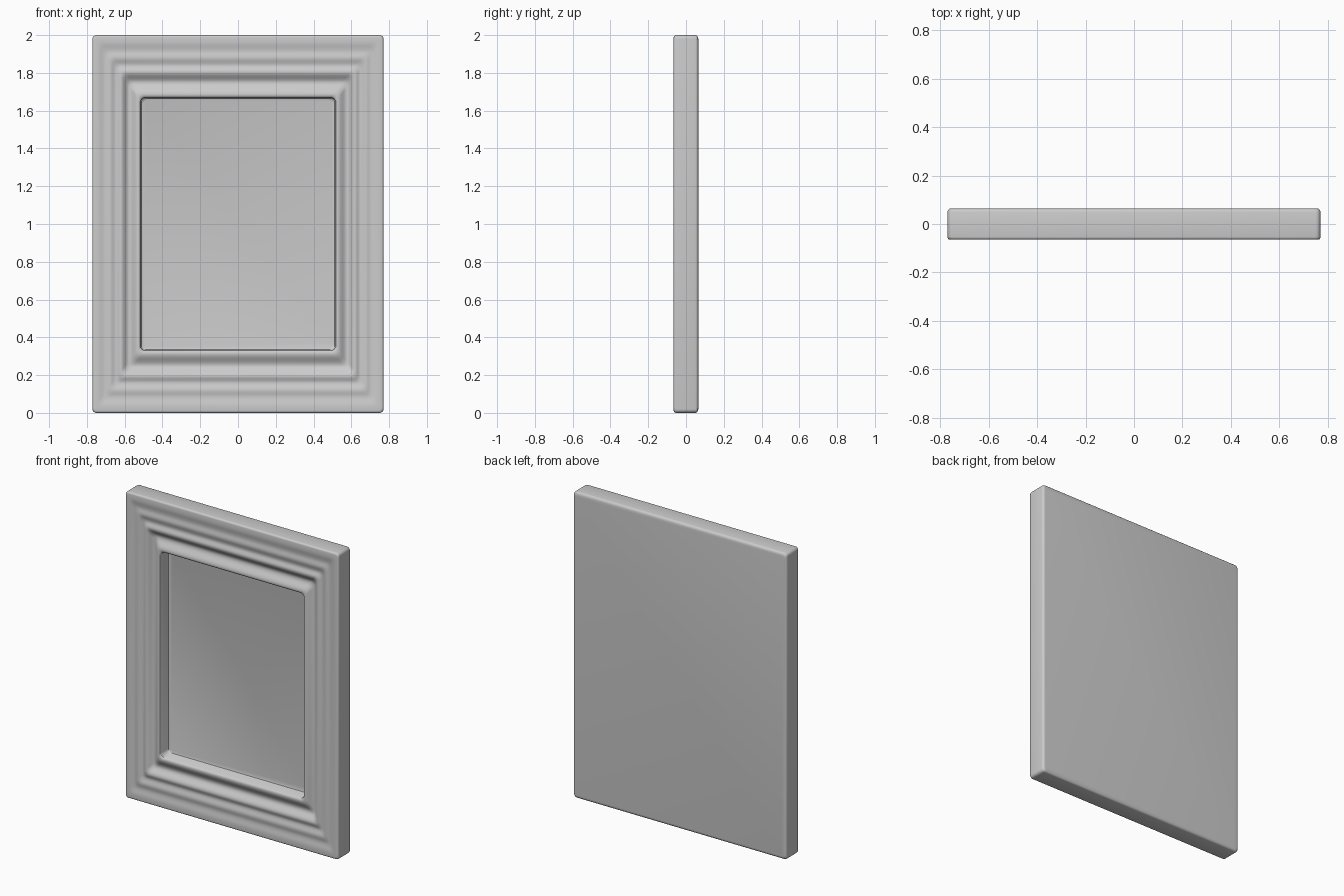
import bpy, bmesh, math

if "Cube" in bpy.data.objects:
    bpy.data.objects.remove(bpy.data.objects["Cube"])

HW, HH = 0.77, 1.0          # half width, half height
CORNER = 5                  # segments per rounded corner


def ring(bm, s, y, r):
    """Rounded rectangle loop: proportion s of the outer size, at depth y."""
    w, h, vs = HW * s, HH * s, []
    for i, (sx, sz) in enumerate([(1, 1), (-1, 1), (-1, -1), (1, -1)]):
        for k in range(CORNER + 1):
            a = math.pi / 2 * (i + k / CORNER)
            vs.append(bm.verts.new((sx * (w - r) + r * math.cos(a), y,
                                    1 + sz * (h - r) + r * math.sin(a))))
    return vs


# moulding: outer rim, two beads, deep cove, inner lip (proportion, depth)
knots = [(0.965, -0.065), (0.915, -0.058), (0.88, -0.063), (0.84, -0.054),
         (0.805, -0.064), (0.75, -0.036), (0.685, -0.064)]
profile = []
# rounded back edge, then rounded front edge
for k in range(5):
    a = math.pi / 2 * k / 4
    profile.append((0.98 + 0.02 * math.sin(a), 0.05 + 0.015 * math.cos(a), 0.02))
for k in range(5):
    a = math.pi / 2 * k / 4
    profile.append((0.988 + 0.012 * math.cos(a), -0.053 - 0.012 * math.sin(a), 0.02))
# wavy moulding with smooth blends between highs and lows
for (s0, y0), (s1, y1) in zip(knots, knots[1:]):
    for k in range(6):
        t = k / 6
        e = (1 - math.cos(math.pi * t)) / 2
        profile.append((s0 + (s1 - s0) * t, y0 + (y1 - y0) * e, 0.025))
# lip, recess wall and panel edge
profile += [(0.685, -0.064, 0.025), (0.675, -0.062, 0.025), (0.67, -0.056, 0.025),
            (0.668, 0.005, 0.025), (0.664, 0.012, 0.025), (0.655, 0.015, 0.025)]

bm = bmesh.new()
rings = [ring(bm, *p) for p in profile]
for a, b in zip(rings, rings[1:]):
    n = len(a)
    for i in range(n):
        j = (i + 1) % n
        bm.faces.new((a[i], a[j], b[j], b[i]))
bm.faces.new(rings[0])       # back
bm.faces.new(rings[-1])      # recessed panel
bmesh.ops.recalc_face_normals(bm, faces=bm.faces)

mesh = bpy.data.meshes.new("picture_frame")
bm.to_mesh(mesh)
bm.free()
frame = bpy.data.objects.new("picture_frame", mesh)
bpy.context.collection.objects.link(frame)
bpy.context.view_layer.objects.active = frame
frame.select_set(True)
bpy.ops.object.shade_smooth_by_angle(angle=math.radians(40))
